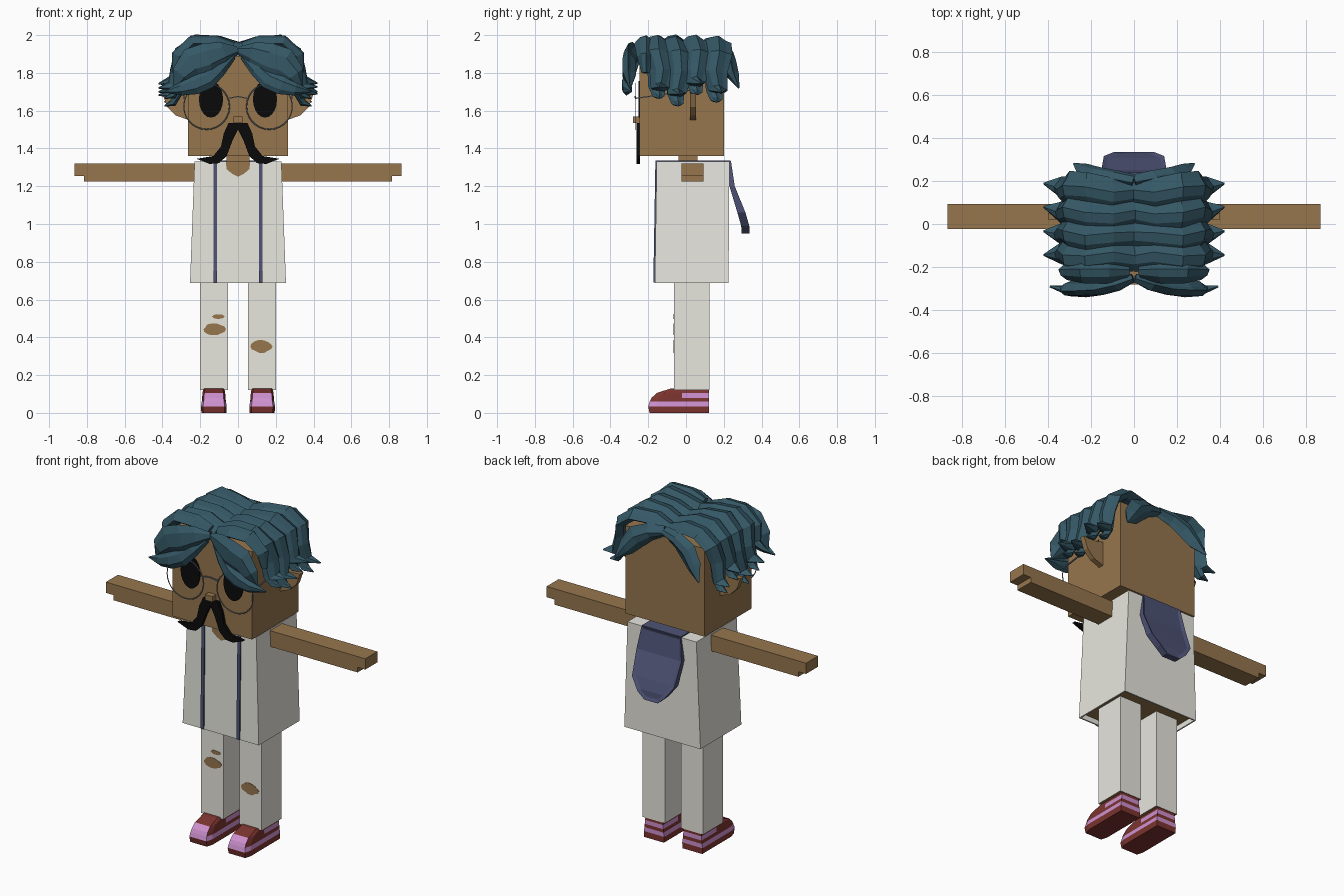
import bpy, bmesh, math, random
from mathutils import Vector

random.seed(4)
if "Cube" in bpy.data.objects:
    bpy.data.objects.remove(bpy.data.objects["Cube"])


def material(name, r, g, b):
    m = bpy.data.materials.new(name)
    m.use_nodes = True
    m.diffuse_color = (r, g, b, 1)
    m.node_tree.nodes["Principled BSDF"].inputs["Base Color"].default_value = (r, g, b, 1)
    return m


SKIN = material("skin brown", 0.305, 0.18, 0.075)
CLOTH = material("off white cloth", 0.8, 0.79, 0.73)
HAIR = material("teal hair", 0.035, 0.097, 0.132)
NAVY = material("navy fabric", 0.076, 0.086, 0.18)
BLACK = material("black", 0.003, 0.003, 0.003)
RED = material("shoe red", 0.2, 0.034, 0.028)
PINK = material("shoe pink", 0.61, 0.28, 0.62)
WIRE = material("wire grey", 0.23, 0.26, 0.33)


def loft(name, rings, *mats, edit=None):
    """Skin a list of equal-length point rings, capping both ends."""
    bm = bmesh.new()
    rows = [[bm.verts.new(p) for p in ring] for ring in rings]
    n = len(rows[0])
    for a, b in zip(rows, rows[1:]):
        for i in range(n):
            j = (i + 1) % n
            bm.faces.new((a[i], a[j], b[j], b[i]))
    bm.faces.new(rows[0])
    bm.faces.new(rows[-1])
    bmesh.ops.recalc_face_normals(bm, faces=bm.faces[:])
    bm.normal_update()
    if edit:
        edit(bm)
    mesh = bpy.data.meshes.new(name)
    bm.to_mesh(mesh)
    bm.free()
    for m in mats:
        mesh.materials.append(m)
    ob = bpy.data.objects.new(name, mesh)
    bpy.context.collection.objects.link(ob)
    return ob


def rect(x0, x1, y0, y1, z):
    return [(x0, y0, z), (x1, y0, z), (x1, y1, z), (x0, y1, z)]


def box(name, x, y, z, *mats, edit=None):
    return loft(name, [rect(*x, *y, h) for h in z], *mats, edit=edit)


def plate(name, outline, y0, y1, mat):
    return loft(name, [[(x, y, z) for x, z in outline] for y in (y0, y1)], mat)


def oval(cx, cz, rx, rz, n=20, rough=0):
    pts = []
    for i in range(n):
        a = math.tau * i / n
        k = 1 - rough * random.random()
        pts.append((cx + rx * k * math.cos(a), cz + rz * k * math.sin(a)))
    return pts


LENS = [(-1, -.3), (-.5, .7), (.1, 1), (.6, .2), (1, -.2), (.4, -1), (-.5, -.9)]
SQUARE = [(-1, -1), (1, -1), (1, 1), (-1, 1)]


def sweep(name, path, widths, thick, side, section, mat):
    """Sweep a section along a path; side is the wide direction, or None for in-plane xz."""
    path = [Vector(p) for p in path]
    rings = []
    for i, p in enumerate(path):
        t = (path[min(i + 1, len(path) - 1)] - path[max(i - 1, 0)]).normalized()
        s = Vector(side) if side else Vector((-t.z, 0, t.x)).normalized()
        n = s.cross(t).normalized()
        if n.z < 0 and side:
            n = -n
        w = widths[i]
        h = min(thick, w)
        rings.append([p + s * (u * w) + n * (v * h) for u, v in section])
    return loft(name, rings, mat)


# Head, neck and nose
box("head", (-.265, .265), (-.245, .2), (1.36, 1.89), SKIN)
box("neck", (-.06, .06), (-.04, .06), (1.3, 1.38), SKIN)
box("nose", (-.025, .025), (-.28, -.24), (1.535, 1.568), SKIN)


# Shirt, hollow underneath so the body shows
def open_hem(bm):
    bottom = min(bm.faces, key=lambda f: f.calc_center_median().z)
    for lift in (0, .03):
        bmesh.ops.inset_individual(bm, faces=[bottom], thickness=.012 if not lift else .001)
        for v in bottom.verts:
            v.co.z += lift
    bottom.material_index = 1


loft("shirt", [rect(-.254, .254, -.165, .225, .688), rect(-.23, .23, -.155, .23, 1.33)],
     CLOTH, SKIN, edit=open_hem)
plate("neckline", [(-.065, 1.33), (.065, 1.33), (.06, 1.29), (.03, 1.265),
                   (0, 1.25), (-.03, 1.265), (-.06, 1.29)], -.16, -.152, SKIN)


# Hood hanging behind, with a recessed panel
def panel(bm):
    back = [f for f in bm.faces if f.normal.y > .6]
    bmesh.ops.inset_region(bm, faces=back, thickness=.02, depth=-.008)


hood_rows = [(.045, .295, .335, .95), (.09, .292, .335, .99), (.14, .272, .315, 1.06),
             (.15, .23, .258, 1.2), (.13, .22, .238, 1.333)]
loft("hood", [rect(-w, w, front, back, z) for w, front, back, z in hood_rows], NAVY, edit=panel)
box("hood_collar", (-.13, .13), (.04, .235), (1.328, 1.337), NAVY)


def leg_cuff(bm):
    min(bm.faces, key=lambda f: f.calc_center_median().z).material_index = 1


# Shoe colour bands by height, with a pink toe and heel panel
def shoe_bands(bm):
    for f in bm.faces:
        c = f.calc_center_median()
        stripe = .035 < c.z < .06
        heel = .08 < c.z < .105 and c.y > -.02
        toe = f.normal.y < -.6 and .035 < c.z < .1
        f.material_index = 1 if (stripe or heel or toe) and f.normal.z < .95 else 0


shoe_rows = [(.066, -.193, 0), (.068, -.2, .035), (.064, -.192, .06),
             (.062, -.182, .08), (.06, -.155, .105), (.056, -.085, .128)]

for s, side in ((1, "left"), (-1, "right")):
    # Strap down the front and over the shoulder
    loft(f"{side}_strap", [rect(s * .12 - .01, s * .12 + .01, y, y + .012, z)
                           for y, z in ((-.173, .69), (-.162, 1.335))], NAVY)
    box(f"{side}_shoulder_strap", (s * .12 - .01, s * .12 + .01), (-.16, .04), (1.328, 1.337), NAVY)

    # Arm with a shorter lower slab
    box(f"{side}_arm", (s * .22, s * .866), (-.023, .092), (1.255, 1.32), SKIN)
    box(f"{side}_under_arm", (s * .22, s * .814), (-.023, .092), (1.224, 1.255), SKIN)

    # Leg and shoe
    cx = s * .128
    box(f"{side}_leg", (cx - .074, cx + .074), (-.063, .125), (.12, .72), CLOTH, SKIN, edit=leg_cuff)
    rings = []
    for w, y, z in shoe_rows:
        half = [(w * .84, y), (w, y + .04), (w, -.02), (w, .122)]
        rings.append([(cx - x, d, z) for x, d in reversed(half)] + [(cx + x, d, z) for x, d in half])
    loft(f"{side}_shoe", rings, RED, PINK, edit=shoe_bands)

    # Ear
    plate(f"{side}_ear", [(s * x, z) for x, z in (
        (.26, 1.7), (.33, 1.685), (.4, 1.69), (.375, 1.62), (.33, 1.575), (.26, 1.55))],
        .02, .052, SKIN)

    # Eye, moustache half
    plate(f"{side}_eye", oval(s * .143, 1.66, .064, .097), -.252, -.244, BLACK)
    plate(f"{side}_moustache", [(s * x, z) for x, z in (
        (0, 1.535), (.05, 1.535), (.075, 1.48), (.09, 1.41), (.13, 1.36), (.22, 1.345),
        (.15, 1.318), (.1, 1.322), (.06, 1.36), (.03, 1.44), (0, 1.5))],
        -.263, -.243, BLACK)

    # Spectacle rim and temple
    bpy.ops.mesh.primitive_torus_add(
        major_segments=28, minor_segments=6, major_radius=.121, minor_radius=.003,
        location=(s * .166, -.266, 1.622), rotation=(math.pi / 2, 0, 0))
    rim = bpy.context.object
    rim.name = f"{side}_spectacle_rim"
    rim.data.materials.append(WIRE)
    sweep(f"{side}_temple", [(s * .285, -.266, 1.665), (s * .285, .04, 1.71)],
          [.003] * 2, .003, (1, 0, 0), SQUARE, WIRE)

    # Side locks combed from the parting down past the ears
    for k, y in enumerate((-.155, -.055, .045, .15)):
        drop = (.01, .05, -.01, .03)[k]
        arch = ((0, 1.925), (.1, 1.958), (.22, 1.965), (.305, 1.905),
                (.325, 1.81), (.345, 1.74 - drop), (.42, 1.735 - drop))
        path = []
        for i, (x, z) in enumerate(arch):
            wave = .014 * math.sin(i * 1.9 + k)
            path.append((s * x, y + wave + .004 * i, z + random.uniform(-.006, .006)))
        sweep(f"{side}_side_lock_{k + 1}", path, (.066, .075, .075, .075, .068, .05, .004),
              .034, (0, 1, 0), LENS, HAIR)
        # Small lower tip under each lock
        sweep(f"{side}_lock_tip_{k + 1}",
              [(s * .3, y, 1.84), (s * .315, y, 1.74 - drop),
               (s * .345, y + .01, 1.69 - drop), (s * .39, y + .015, 1.675 - drop)],
              (.05, .045, .032, .003), .02, (0, 1, 0), LENS, HAIR)

    # Fringe sweeping across the forehead, in two layers
    sweep(f"{side}_fringe",
          [(s * x, y, z) for x, y, z in (
              (.005, -.25, 1.92), (.08, -.275, 1.905), (.16, -.295, 1.875),
              (.24, -.3, 1.85), (.3, -.3, 1.79), (.34, -.295, 1.72))],
          (.02, .06, .085, .085, .055, .004), .035, None, LENS, HAIR)
    sweep(f"{side}_lower_fringe",
          [(s * x, y, z) for x, y, z in (
              (.03, -.255, 1.89), (.1, -.285, 1.82), (.16, -.305, 1.765),
              (.23, -.315, 1.735), (.3, -.31, 1.715), (.39, -.29, 1.7))],
          (.02, .04, .05, .05, .035, .004), .025, None, LENS, HAIR)

    # Crown puff above the fringe
    sweep(f"{side}_crown",
          [(s * x, -.215, z) for x, z in (
              (.03, 1.93), (.12, 1.965), (.24, 1.965), (.32, 1.89), (.33, 1.8))],
          (.04, .06, .06, .045, .02), .034, (0, 1, 0), LENS, HAIR)

    # Back locks
    sweep(f"{side}_back_lock",
          [(s * x, y, z) for x, y, z in (
              (0, .2, 1.925), (.09, .22, 1.905), (.17, .235, 1.86),
              (.225, .25, 1.79), (.28, .28, 1.72))],
          (.03, .05, .065, .05, .004), .03, None, LENS, HAIR)

# Spectacle bridge
sweep("spectacle_bridge", [(-.05, -.266, 1.665), (0, -.27, 1.675), (.05, -.266, 1.665)],
      [.003] * 3, .003, (0, 1, 0), SQUARE, WIRE)

# Torn trouser patches
for name, cx, cz, rx, rz in (("right_knee_tear", -.125, .443, .062, .033),
                             ("right_thigh_tear", -.105, .51, .036, .013),
                             ("left_knee_tear", .125, .352, .062, .036)):
    plate(name, oval(cx, cz, rx, rz, 14, .18), -.065, -.06, SKIN)
